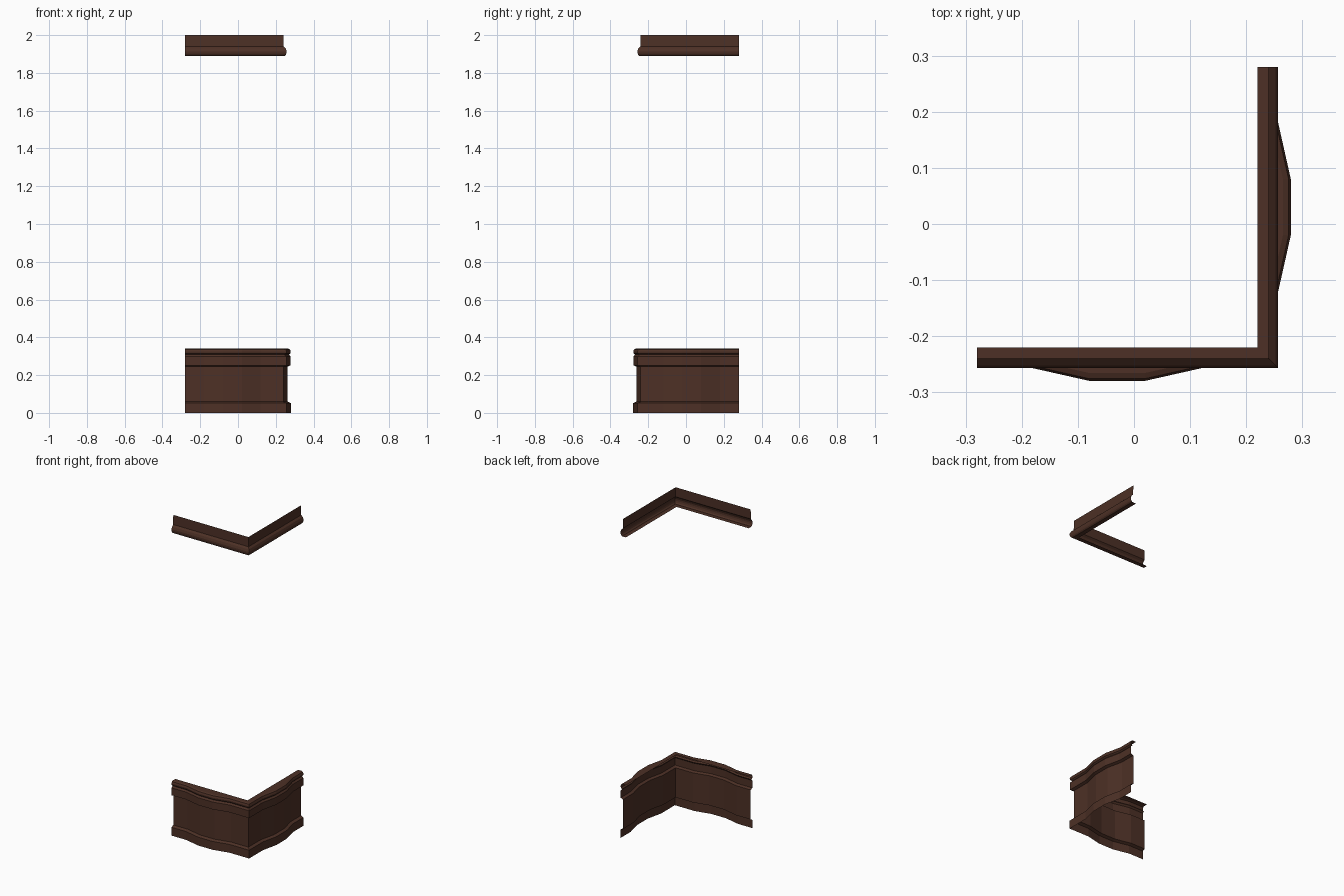
import bpy, bmesh

if "Cube" in bpy.data.objects:
    bpy.data.objects.remove(bpy.data.objects["Cube"])

wood = bpy.data.materials.new("dark brown wood")
wood.diffuse_color = (0.074, 0.030, 0.019, 1)
wood.use_nodes = True
wood.node_tree.nodes["Principled BSDF"].inputs["Base Color"].default_value = wood.diffuse_color

# Positions along one wall and how far the bowed middle stands out there
BOWED = [(-0.28, 0), (-0.18, 0), (-0.08, 1), (0.02, 1), (0.12, 0)]
STRAIGHT = [(-0.28, 0)]
BOW = 0.0225


def corner_moulding(name, profile, stations):
    """Sweep a (distance out, height, bow weight) profile round the mitred corner."""
    bm = bmesh.new()
    rings = []
    for t, b in stations:                                   # front wall
        rings.append([bm.verts.new((t, -d - b * w * BOW, z)) for d, z, w in profile])
    rings.append([bm.verts.new((d, -d, z)) for d, z, w in profile])   # corner mitre
    for t, b in reversed(stations):                         # right wall
        rings.append([bm.verts.new((d + b * w * BOW, -t, z)) for d, z, w in profile])
    for r, s in zip(rings, rings[1:]):
        for i in range(len(profile) - 1):
            bm.faces.new((r[i], r[i + 1], s[i + 1], s[i]))
    me = bpy.data.meshes.new(name)
    bm.to_mesh(me)
    bm.free()
    me.materials.append(wood)
    ob = bpy.data.objects.new(name, me)
    bpy.context.collection.objects.link(ob)
    return ob


# Ceiling trim: flat board, rounded bead, lip back to the wall
corner_moulding("ceiling_trim", [
    (0.22, 1.89, 0), (0.247, 1.89, 0), (0.254, 1.897, 0), (0.257, 1.907, 0),
    (0.257, 1.917, 0), (0.252, 1.93, 0), (0.241, 1.94, 0), (0.24, 2.0, 0)], STRAIGHT)

# Bowed wainscot: foot board, recessed panel, rail, bead and lip back to the wall
corner_moulding("bowed_wainscot", [
    (0.257, 0.0, 1), (0.257, 0.052, 1), (0.24, 0.06, 1), (0.24, 0.245, 1),
    (0.256, 0.252, 1), (0.256, 0.298, 1), (0.247, 0.308, 1), (0.255, 0.315, 1),
    (0.257, 0.325, 1), (0.253, 0.336, 1), (0.243, 0.34, 1), (0.22, 0.34, 0)], BOWED)
